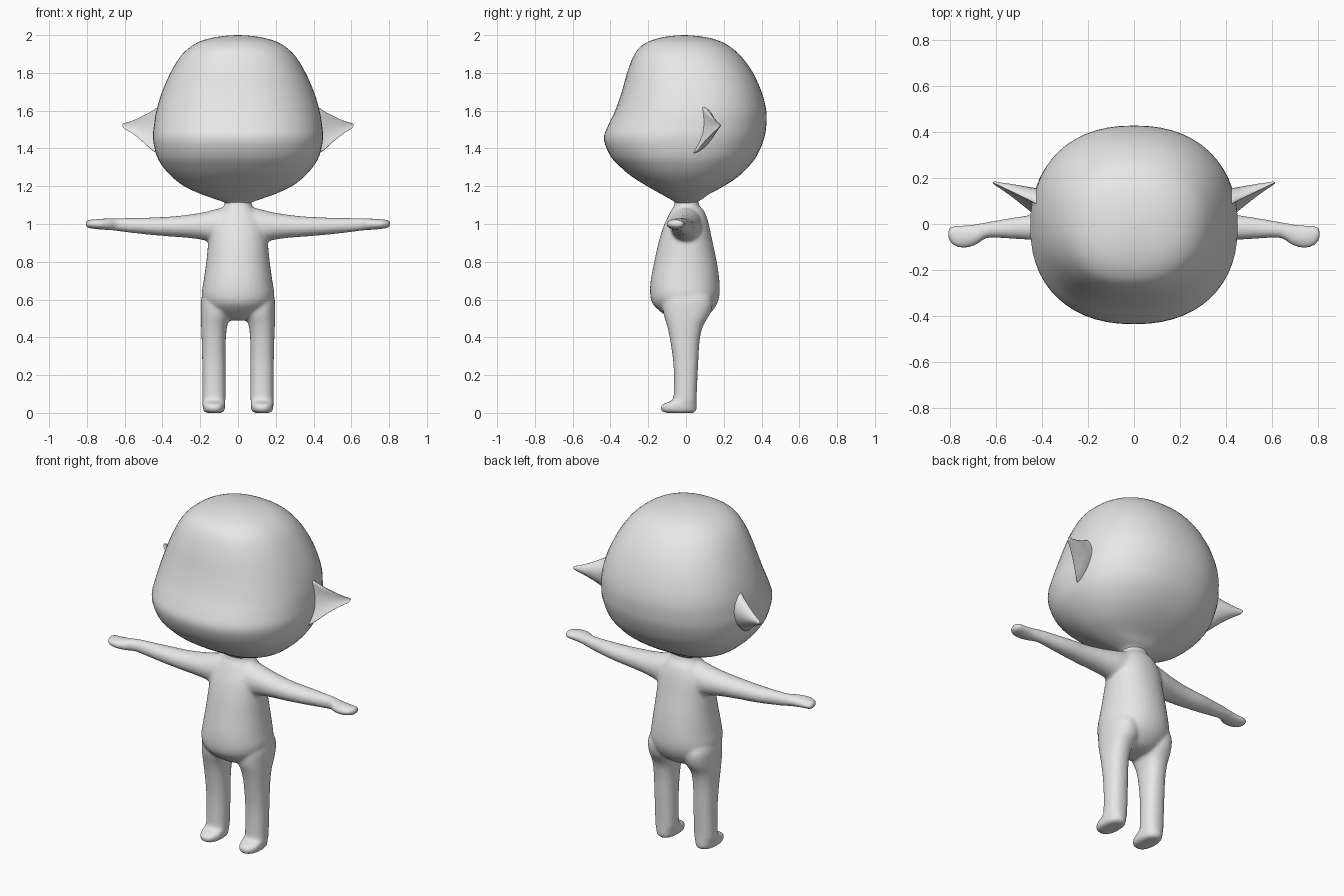
import bpy, bmesh, math

grey = bpy.data.materials.new("plain grey")
grey.diffuse_color = (0.8, 0.8, 0.8, 1)


def refine(rows, n):
    """Catmull-Rom interpolation of the section rows."""
    out = []
    for i in range(len(rows) - 1):
        a, b, c, d = (rows[min(max(i + k, 0), len(rows) - 1)] for k in (-1, 0, 1, 2))
        for s in range(n):
            t = s / n
            out.append([q + 0.5 * t * (r - p + t * (2 * p - 5 * q + 4 * r - w + t * (3 * (q - r) + w - p)))
                        for p, q, r, w in zip(a, b, c, d)])
    return out + [list(rows[-1])]


def skin(bm, rings):
    """Joins rings of points with quads and caps both ends."""
    loops = [[bm.verts.new(p) for p in ring] for ring in rings]
    n = len(loops[0])
    for a, b in zip(loops, loops[1:]):
        for i in range(n):
            j = (i + 1) % n
            bm.faces.new((a[i], a[j], b[j], b[i]))
    bm.faces.new(loops[0])
    bm.faces.new(loops[-1])


def loft(bm, rows, place, power=2.0, seg=40, n=4):
    """Rows are (t, u0, u1, v0, v1); place maps t, u, v to a point."""
    rings = []
    for t, u0, u1, v0, v1 in refine(rows, n):
        ring = []
        for k in range(seg):
            c, s = math.cos(math.tau * k / seg), math.sin(math.tau * k / seg)
            c = math.copysign(abs(c) ** (2 / power), c)
            s = math.copysign(abs(s) ** (2 / power), s)
            ring.append(place(t, (u0 + u1 + (u1 - u0) * c) / 2, (v0 + v1 + (v1 - v0) * s) / 2))
        rings.append(ring)
    skin(bm, rings)


def finish(bm, name):
    bmesh.ops.recalc_face_normals(bm, faces=bm.faces)
    for f in bm.faces:
        f.smooth = True
    me = bpy.data.meshes.new(name)
    bm.to_mesh(me)
    bm.free()
    me.materials.append(grey)
    ob = bpy.data.objects.new(name, me)
    bpy.context.collection.objects.link(ob)
    return ob


# head: wide chin, flattened sloping face, round back
head = [(1.09, .055, -.05, .05), (1.115, .075, -.06, .06), (1.135, .13, -.09, .09), (1.16, .20, -.135, .125),
        (1.20, .285, -.205, .20), (1.25, .35, -.285, .275), (1.30, .395, -.345, .328), (1.36, .43, -.40, .375),
        (1.45, .45, -.435, .413), (1.52, .445, -.413, .425), (1.60, .432, -.375, .425), (1.70, .402, -.34, .40),
        (1.80, .358, -.312, .355), (1.88, .31, -.282, .298), (1.93, .262, -.25, .245), (1.965, .205, -.20, .187),
        (1.985, .14, -.14, .125), (1.996, .07, -.075, .055), (2.0, .004, -.01, -.002)]
bm = bmesh.new()
loft(bm, [(z, -w, w, a, b) for z, w, a, b in head], lambda t, u, v: (u, v, t), 2.25, 56, 3)
finish(bm, "head")

# body: torso, arms and legs fused into one skin
bm = bmesh.new()
torso = [(.49, .05, -.05, .06), (.505, .10, -.09, .10), (.54, .15, -.14, .14), (.58, .18, -.178, .165),
         (.63, .192, -.19, .178), (.70, .182, -.187, .177), (.80, .168, -.168, .163), (.90, .158, -.146, .142),
         (.98, .15, -.122, .125), (1.03, .13, -.10, .112), (1.07, .10, -.08, .095), (1.10, .073, -.062, .07),
         (1.15, .073, -.06, .06)]
loft(bm, [(z, -w, w, a, b) for z, w, a, b in torso], lambda t, u, v: (u, v, t), 2.15)

arm = [(.02, -.09, .09, .89, 1.09), (.10, -.085, .085, .89, 1.083), (.17, -.08, .075, .912, 1.065),
       (.25, -.078, .06, .925, 1.051), (.35, -.075, .046, .933, 1.040), (.47, -.068, .036, .943, 1.034),
       (.58, -.061, .018, .955, 1.032), (.64, -.062, .008, .963, 1.031), (.68, -.088, .001, .967, 1.03),
       (.72, -.103, -.004, .970, 1.028), (.76, -.103, -.006, .974, 1.025), (.79, -.088, -.008, .978, 1.022),
       (.808, -.06, -.022, .987, 1.014)]
leg = [(0, .09, .165, -.10, .04), (.008, .074, .181, -.127, .053), (.03, .068, .187, -.135, .057),
       (.048, .067, .188, -.12, .057), (.066, .067, .188, -.075, .057), (.10, .066, .188, -.065, .057),
       (.25, .066, .189, -.066, .064), (.38, .065, .192, -.083, .072), (.46, .057, .195, -.10, .09),
       (.53, .035, .197, -.12, .13), (.60, .03, .195, -.12, .14), (.67, .05, .17, -.08, .10)]
for side in (-1, 1):
    loft(bm, arm, lambda t, u, v: (side * t, u, v))
    loft(bm, leg, lambda t, u, v: (side * u, v, t), 2.3)
body = finish(bm, "body")
fuse = body.modifiers.new("fuse", 'REMESH')
fuse.mode = 'VOXEL'
fuse.voxel_size = 0.009
fuse.use_smooth_shade = True
soften = body.modifiers.new("soften", 'SMOOTH')
soften.factor = 0.5
soften.iterations = 8

# pointed ears, cupped towards the front: x, y, z, half height, thickness
ear = [(.36, .085, 1.495, .135, .06), (.42, .10, 1.495, .125, .052), (.46, .117, 1.495, .100, .042),
       (.50, .135, 1.503, .071, .032), (.54, .152, 1.510, .045, .022), (.58, .168, 1.516, .024, .012),
       (.603, .177, 1.520, .014, .007), (.612, .180, 1.523, .004, .002)]
for side, name in ((-1, "right_ear"), (1, "left_ear")):
    bm = bmesh.new()
    rings = []
    for x, y, z, h, th in refine(ear, 4):
        ring = []
        for k in range(28):
            c, s = math.cos(math.tau * k / 28), math.sin(math.tau * k / 28)
            depth = th * s if s > 0 else th * .35 * s
            ring.append((side * x, y + depth - th * .75 * c * c + .22 * h * c, z + h * c))
        rings.append(ring)
    skin(bm, rings)
    finish(bm, name)
